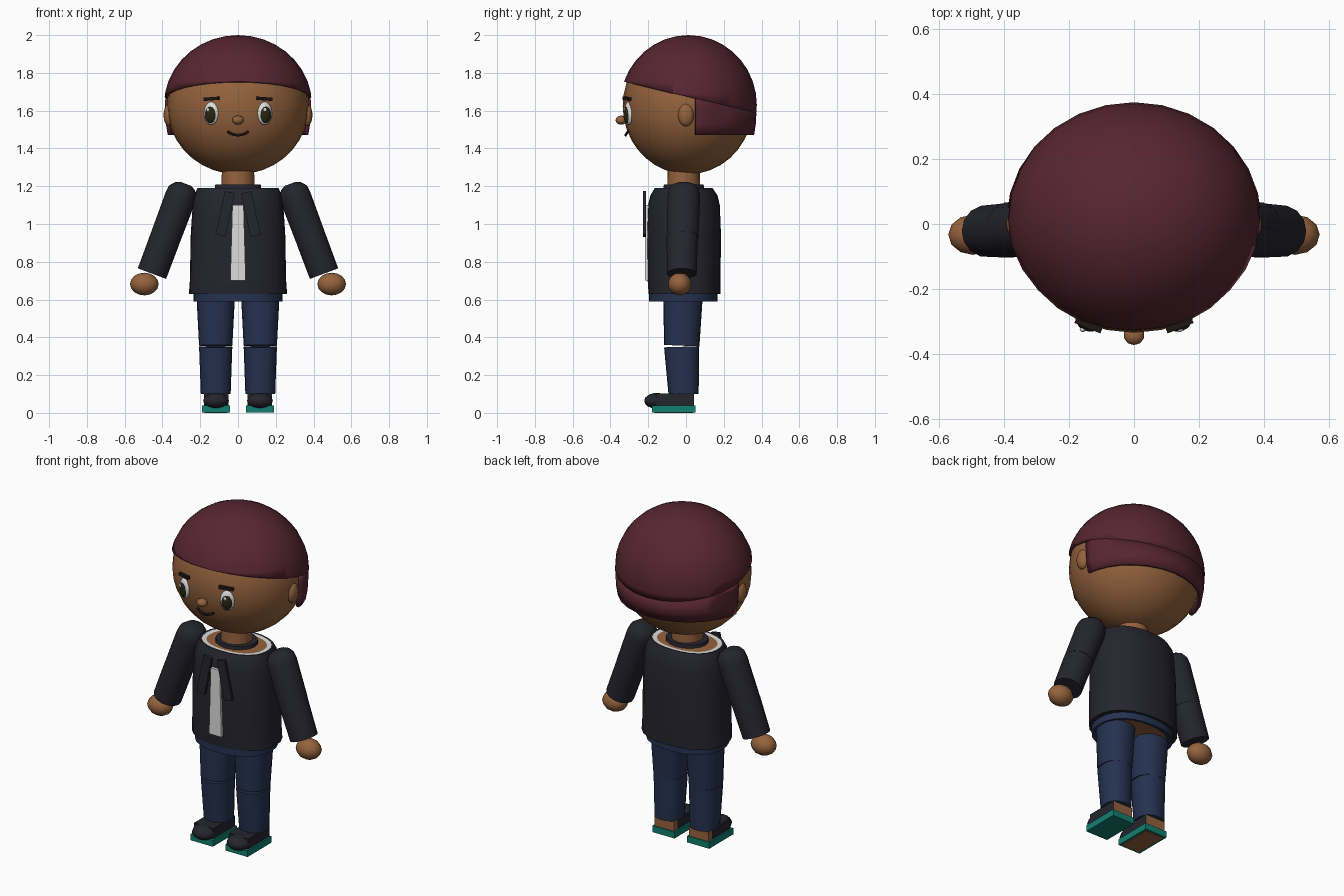
import bpy, bmesh
from math import radians, cos, sin, pi
from mathutils import Matrix, Vector

cube = bpy.data.objects.get("Cube")
if cube:
    bpy.data.objects.remove(cube)


def colour(name, r, g, b):
    m = bpy.data.materials.new(name)
    m.use_nodes = True
    m.diffuse_color = (r, g, b, 1)
    bsdf = next(n for n in m.node_tree.nodes if n.type == 'BSDF_PRINCIPLED')
    bsdf.inputs["Base Color"].default_value = (r, g, b, 1)
    bsdf.inputs["Roughness"].default_value = 0.8
    return m


SKIN = colour("skin brown", .30, .125, .047)
HAIR = colour("hair burgundy", .095, .019, .032)
JACKET = colour("jacket charcoal", .018, .018, .027)
DENIM = colour("denim blue", .018, .032, .08)
TEAL = colour("sole teal", .006, .21, .165)
WHITE = colour("shirt white", .72, .72, .72)
IRIS = colour("iris olive", .021, .019, .007)
BROW = colour("brow dark brown", .012, .008, .007)


def finish(name, bm, mats, smooth=True):
    bmesh.ops.recalc_face_normals(bm, faces=bm.faces)
    mesh = bpy.data.meshes.new(name)
    bm.to_mesh(mesh)
    bm.free()
    for m in mats:
        mesh.materials.append(m)
    ob = bpy.data.objects.new(name, mesh)
    bpy.context.collection.objects.link(ob)
    if smooth:
        bpy.ops.object.select_all(action='DESELECT')
        ob.select_set(True)
        bpy.context.view_layer.objects.active = ob
        bpy.ops.object.shade_smooth_by_angle(angle=radians(38))
    return ob


def loft(name, rings, mats, bands=None, n=20, power=2.0, place=Matrix()):
    """Skin rounded rings (z, rx, ry, cx, cy, tilt); bands gives a material per band, caps last."""
    bm = bmesh.new()
    loops = []
    for ring in rings:
        z, rx, ry, cx, cy, tilt = (tuple(ring) + (0, 0, 0))[:6]
        loop = []
        for i in range(n):
            c, s = cos(2 * pi * i / n), sin(2 * pi * i / n)
            k = (abs(c) ** power + abs(s) ** power) ** (-1 / power)
            loop.append(bm.verts.new(place @ Vector((cx + rx * c * k, cy + ry * s * k, z + tilt * s))))
        loops.append(loop)
    bands = bands or [0] * (len(rings) + 1)
    for a, b, m in zip(loops, loops[1:], bands):
        for i in range(n):
            j = (i + 1) % n
            bm.faces.new((a[i], a[j], b[j], b[i])).material_index = m
    bm.faces.new(loops[0]).material_index = bands[-2]
    bm.faces.new(loops[-1]).material_index = bands[-1]
    return finish(name, bm, mats)


def ball(name, centre, radii, mat, turn=0, segs=16, rows=10):
    bm = bmesh.new()
    bmesh.ops.create_uvsphere(bm, u_segments=segs, v_segments=rows, radius=1)
    bm.transform(Matrix.Translation(centre) @ Matrix.Rotation(turn, 4, 'Z') @ Matrix.Diagonal((*radii, 1)))
    return finish(name, bm, [mat])


def box(name, centre, size, mats, turn=Matrix(), rule=None, taper=1):
    bm = bmesh.new()
    bmesh.ops.create_cube(bm, size=1)
    for v in bm.verts:
        if v.co.z > 0:
            v.co.x *= taper
    bm.transform(Matrix.Translation(centre) @ turn @ Matrix.Diagonal((*size, 1)))
    bm.normal_update()
    for f in bm.faces:
        f.material_index = int(bool(rule and rule(f.normal)))
    return finish(name, bm, mats, smooth=False)


def hair(name, cuts, stretch=1):
    """Shell around the head, trimmed by planes that keep their positive side."""
    bm = bmesh.new()
    bmesh.ops.create_uvsphere(bm, u_segments=28, v_segments=18, radius=1)
    for v in bm.verts:
        if v.co.z < 0:
            v.co.z *= stretch
    bm.transform(Matrix.Translation((0, .013, 1.63)) @ Matrix.Diagonal((.392, .362, .37, 1)))
    for point, normal in cuts:
        bmesh.ops.bisect_plane(bm, geom=bm.verts[:] + bm.edges[:] + bm.faces[:],
                               plane_co=point, plane_no=normal, clear_inner=True)
    ob = finish(name, bm, [HAIR])
    shell = ob.modifiers.new("thickness", 'SOLIDIFY')
    shell.thickness = .02
    shell.offset = -1


# Head and hair
ball("head", (0, .01, 1.625), (.376, .345, .362), SKIN, segs=28, rows=18)
fringe, slope = (0, .05, 1.665), Vector((0, .234, 1))
hair("hair_top", [(fringe, slope)])
hair("hair_back", [(fringe, -slope), ((0, .05, 0), (0, 1, 0)), ((0, 0, 1.47), (0, 0, 1))], 1.6)
ball("nose", (0, -.343, 1.55), (.032, .03, .024), SKIN, segs=10, rows=8)

# Mouth
curve = bpy.data.curves.new("mouth", 'CURVE')
curve.dimensions = '3D'
curve.bevel_depth = .007
curve.bevel_resolution = 1
curve.use_fill_caps = True
spline = curve.splines.new('POLY')
spline.points.add(6)
for i, p in enumerate(spline.points):
    t = i / 3 - 1
    p.co = (.055 * t, -.32 + .012 * t * t, 1.47 + .019 * t * t, 1)
curve.materials.append(BROW)
bpy.context.collection.objects.link(bpy.data.objects.new("mouth", curve))

# Neck, jacket body with open collar, and waistband
loft("neck", [(1.17, .088, .088, 0, -.012), (1.31, .085, .085, 0, -.012)], [SKIN], n=16)
loft("jacket_body",
     [(.63, .26, .19, 0, -.008), (.70, .255, .193, 0, -.01), (.95, .25, .196, 0, -.011),
      (1.10, .24, .19, 0, -.011), (1.15, .232, .178, 0, -.011), (1.19, .215, .153, 0, -.012),
      (1.188, .203, .143, 0, -.012), (1.186, .178, .122, 0, -.012), (1.19, .12, .105, 0, -.012)],
     [JACKET, WHITE, SKIN], [0, 0, 0, 0, 0, 0, 1, 2, 0, 2], n=24, power=2.3)
loft("collar_band", [(1.18, .125, .11, 0, -.012), (1.208, .12, .105, 0, -.012),
                     (1.21, .088, .088, 0, -.012)], [JACKET], n=16)
loft("waistband",
     [(.60, .20, .15, 0, -.015), (.59, .235, .182, 0, -.015), (.66, .235, .182, 0, -.015)],
     [DENIM, SKIN], [0, 0, 1, 0], n=24, power=2.3)
box("shirt_front", (0, -.208, .90), (.082, .02, .40), [WHITE], taper=.72)

for side, s in (("left", 1), ("right", -1)):
    # Face
    turn = s * radians(22)
    out = Vector((sin(turn), -cos(turn), 0))
    eye = Vector((s * .142, -.304, 1.586))
    ball(side + "_eye", eye, (.041, .02, .061), WHITE, turn)
    ball(side + "_iris", eye + out * .008 + Vector((0, 0, -.006)), (.032, .018, .047), IRIS, turn)
    ball(side + "_eye_glint", eye + out * .024 + Vector((-.008, 0, .018)), (.009, .006, .011),
         WHITE, turn, 8, 6)
    tilt = Matrix.Rotation(turn, 4, 'Z') @ Matrix.Rotation(s * radians(4), 4, 'Y')
    box(side + "_brow", (s * .138, -.307, 1.663), (.085, .03, .017), [BROW], tilt)
    ball(side + "_ear", (s * .366, 0, 1.577), (.028, .042, .06), SKIN)

    # Lapel
    box(side + "_lapel", (s * .068, -.22, 1.053), (.054, .016, .235), [JACKET],
        Matrix.Rotation(-s * radians(12), 4, 'Y'))

    # Arm, hanging outwards from the shoulder
    hang = Matrix.Translation((s * .305, -.012, 1.14)) @ Matrix.Rotation(-s * radians(20.5), 4, 'Y')
    loft(side + "_upper_arm", [(.078, .03, .04), (.066, .055, .065), (.04, .078, .082), (0, .083, .088),
                               (-.22, .081, .086, 0, -.006)], [JACKET], n=14, place=hang)
    loft(side + "_forearm", [(-.18, .079, .083, 0, -.005), (-.24, .081, .085, 0, -.008),
                             (-.43, .08, .08, 0, -.01)], [JACKET], n=14, place=hang)
    ball(side + "_hand", (s * .496, -.033, .682), (.076, .062, .06), SKIN, segs=12, rows=8)

    # Leg in two parts, slightly open at the front of the knee
    loft(side + "_thigh", [(.356, .088, .094, s * .118, -.023, -.004),
                           (.62, .102, .104, s * .118, -.015)], [DENIM], n=16, power=2.4)
    loft(side + "_shin", [(.10, .079, .08, s * .118, -.013),
                          (.35, .088, .093, s * .118, -.023, .003)], [DENIM], n=16, power=2.4)

    # Shoe with an open heel
    x = s * .116
    box(side + "_sole", (x, -.065, .021), (.148, .23, .038), [TEAL])
    box(side + "_shoe", (x, -.075, .07), (.13, .17, .064), [JACKET])
    box(side + "_heel", (x, .025, .07), (.13, .035, .064), [JACKET, SKIN],
        rule=lambda n: n.y > .5 or n.x < -.5)
    ball(side + "_toe_cap", (x, -.155, .064), (.07, .066, .042), JACKET, segs=14, rows=8)

# Worn patch beneath one sole
box("right_sole_patch", (-.116, -.065, .002), (.122, .205, .004), [SKIN])
